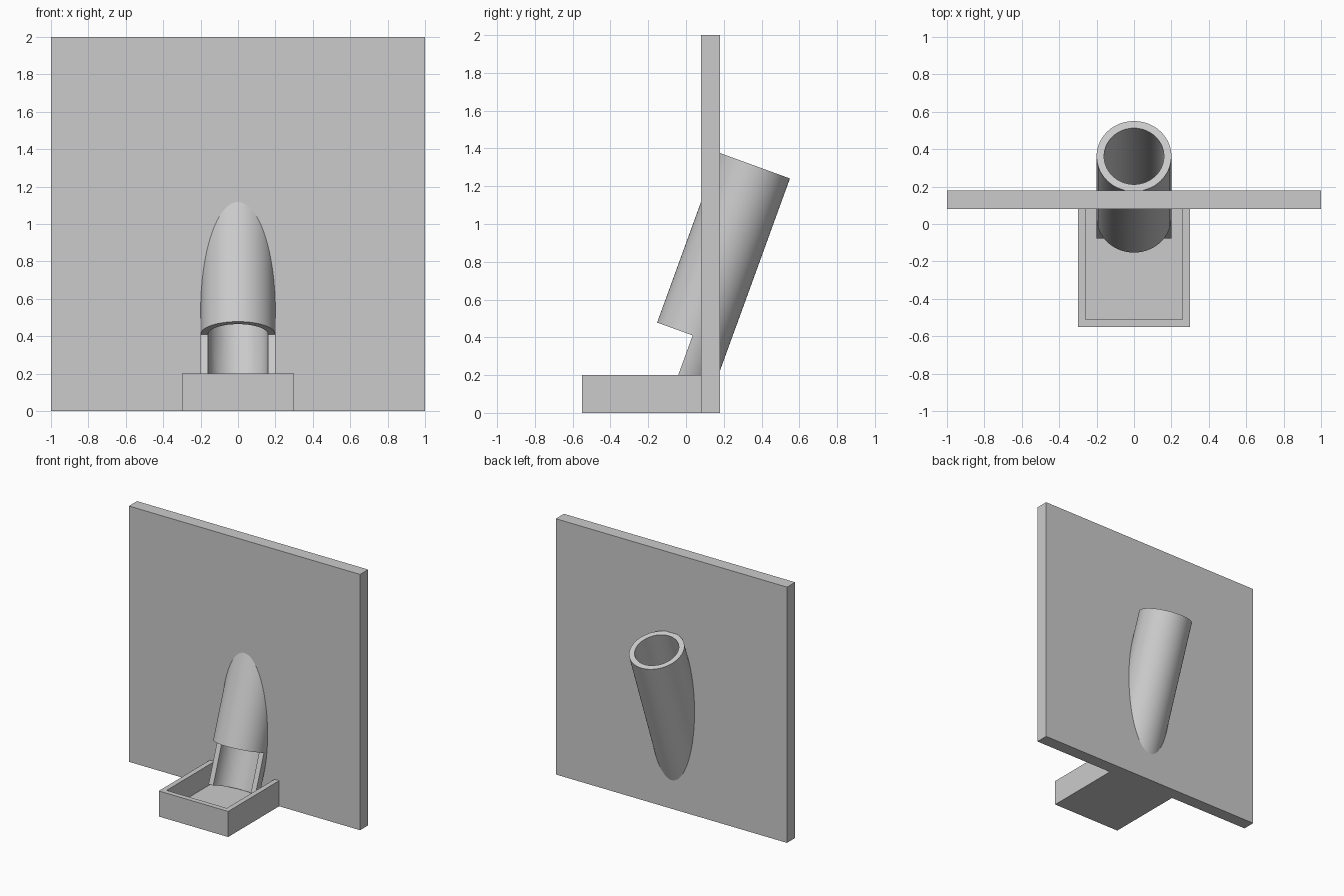
import bpy, bmesh, math
from mathutils import Matrix

if "Cube" in bpy.data.objects:
    bpy.data.objects.remove(bpy.data.objects["Cube"], do_unlink=True)

GREY = (0.6, 0.6, 0.6, 1)
grey = bpy.data.materials.new("plain_grey")
grey.use_nodes = True
grey.diffuse_color = GREY
grey.node_tree.nodes["Principled BSDF"].inputs["Base Color"].default_value = GREY

TILT = math.radians(-20)
OUTER, INNER = 0.2, 0.16
TOP, BOTTOM = 0.957, -0.33
PIPE_FRAME = Matrix.Translation((0, 0.035, 0.41)) @ Matrix.Rotation(TILT, 4, 'X')


def finish(name, bm, frame=None, smooth=False):
    bmesh.ops.recalc_face_normals(bm, faces=bm.faces)
    if frame:
        bm.transform(frame)
    mesh = bpy.data.meshes.new(name)
    bm.to_mesh(mesh)
    bm.free()
    mesh.materials.append(grey)
    obj = bpy.data.objects.new(name, mesh)
    bpy.context.collection.objects.link(obj)
    if smooth:
        select(obj)
        bpy.ops.object.shade_smooth_by_angle(angle=math.radians(30))
    return obj


def select(obj):
    bpy.ops.object.select_all(action='DESELECT')
    obj.select_set(True)
    bpy.context.view_layer.objects.active = obj


def box(name, low, high):
    bm = bmesh.new()
    bmesh.ops.create_cube(bm, size=1)
    for v in bm.verts:
        v.co = [a + (c + 0.5) * (b - a) for a, b, c in zip(low, high, v.co)]
    return finish(name, bm)


def cut(obj, cutter):
    mod = obj.modifiers.new("cut", 'BOOLEAN')
    mod.operation = 'DIFFERENCE'
    mod.solver = 'EXACT'
    mod.object = cutter
    select(obj)
    bpy.ops.object.modifier_apply(modifier=mod.name)
    bpy.data.objects.remove(cutter, do_unlink=True)


def pipe(name, sweep, z0, z1, steps):
    """Pipe wall swept around the local z axis from +x through +y (the back)."""
    bm = bmesh.new()
    closed = sweep > 6
    section = [(INNER, z0), (OUTER, z0), (OUTER, z1), (INNER, z1)]
    rings = []
    for i in range(steps if closed else steps + 1):
        a = sweep * i / steps
        rings.append([bm.verts.new((r * math.cos(a), r * math.sin(a), z))
                      for r, z in section])
    for i in range(steps):
        p, q = rings[i], rings[(i + 1) % len(rings)]
        for k in range(4):
            m = (k + 1) % 4
            bm.faces.new((p[k], p[m], q[m], q[k]))
    if not closed:
        bm.faces.new(rings[0])
        bm.faces.new(rings[-1])
    return finish(name, bm, PIPE_FRAME, True)


# Upright panel with a slanted bore through it
panel = box("panel", (-1, 0.08, 0), (1, 0.18, 2))
bm = bmesh.new()
bmesh.ops.create_cone(bm, cap_ends=True, segments=64, radius1=INNER, radius2=INNER,
                      depth=TOP - BOTTOM,
                      matrix=Matrix.Translation((0, 0, (TOP + BOTTOM) / 2)))
bore = finish("bore_cutter", bm, PIPE_FRAME)
bore.hide_render = True
cut(panel, bore)
select(panel)
bpy.ops.object.shade_smooth_by_angle(angle=math.radians(20))

# Tray, open on top and closed at the back by the panel
tray = box("tray", (-0.3, -0.55, 0), (0.3, 0.08, 0.2))
hollow = box("tray_cutter", (-0.26, -0.51, 0.04), (0.26, 0.2, 0.3))
hollow.hide_render = True
cut(tray, hollow)

# Slanted pipe and the half-open chute below it
pipe("pipe", 2 * math.pi, 0, TOP, 64)
pipe("chute", math.pi, BOTTOM, 0, 32)
